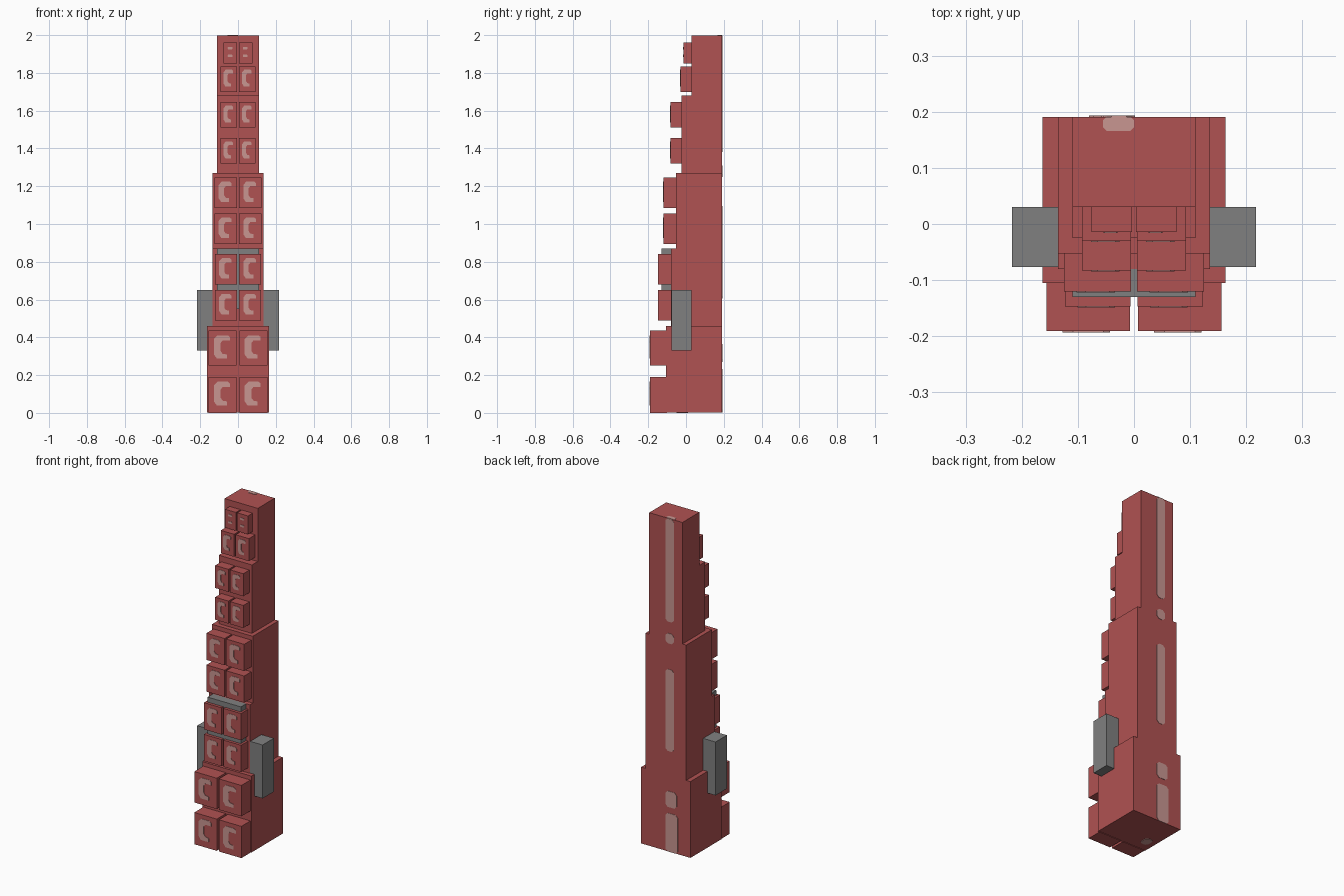
import bpy
import bmesh
from mathutils import Vector

cube = bpy.data.objects.get("Cube")
if cube:
    bpy.data.objects.remove(cube, do_unlink=True)


def material(name, rgb):
    m = bpy.data.materials.new(name)
    m.use_nodes = True
    m.diffuse_color = (*rgb, 1)
    m.node_tree.nodes["Principled BSDF"].inputs["Base Color"].default_value = (*rgb, 1)
    return m


RED = material("brick_red", (0.434, 0.084, 0.084))
GRAY = material("mid_gray", (0.216, 0.216, 0.216))
PINK = material("pale_pink", (0.58, 0.305, 0.285))


def finish(name, bm, mat):
    bmesh.ops.recalc_face_normals(bm, faces=bm.faces)
    mesh = bpy.data.meshes.new(name)
    bm.to_mesh(mesh)
    bm.free()
    mesh.materials.append(mat)
    obj = bpy.data.objects.new(name, mesh)
    bpy.context.collection.objects.link(obj)
    return obj


def box(name, xs, ys, zs, mat):
    """Box given by its limits on each axis."""
    bm = bmesh.new()
    bmesh.ops.create_cube(bm, size=1)
    for v in bm.verts:
        v.co = Vector([(a + b) / 2 + c * (b - a) for c, (a, b) in zip(v.co, (xs, ys, zs))])
    return finish(name, bm, mat)


def plate(name, points, place, depth):
    """Thin painted plate: 2D outline put in space by place, extruded by depth."""
    bm = bmesh.new()
    face = bm.faces.new([bm.verts.new(place(u, v)) for u, v in points])
    out = bmesh.ops.extrude_face_region(bm, geom=[face])["geom"]
    bmesh.ops.translate(bm, vec=depth, verts=[g for g in out if isinstance(g, bmesh.types.BMVert)])
    return finish(name, bm, PINK)


def chamfered(u0, u1, v0, v1, c):
    return [(u0 + c, v0), (u1 - c, v0), (u1, v0 + c), (u1, v1 - c),
            (u1 - c, v1), (u0 + c, v1), (u0, v1 - c), (u0, v0 + c)]


# Stepped tower body
BACK = 0.191
TIERS = [("base_tier", 0.163, -0.105, 0.003, 0.46),
         ("middle_lower_tier", 0.135, -0.08, 0.46, 0.87),
         ("middle_upper_tier", 0.135, -0.053, 0.87, 1.27),
         ("upper_tier", 0.11, -0.025, 1.27, 1.68),
         ("top_tier", 0.11, 0.03, 1.68, 1.998)]
for name, w, front, z0, z1 in TIERS:
    box(name, (-w, w), (front, BACK), (z0, z1), RED)

# Gray side blocks and front slab
for side, s in (("left", 1), ("right", -1)):
    box(side + "_side_block", sorted((s * 0.13, s * 0.217)), (-0.077, 0.03), (0.33, 0.65), GRAY)
box("front_slab", (-0.11, 0.11), (-0.13, -0.075), (0.55, 0.87), GRAY)

# Paired front blocks: inner x, outer x, front, back, bottom, top
ROWS = [(0.007, 0.156, -0.191, -0.105, 0, 0.19),
        (0.007, 0.156, -0.191, -0.105, 0.25, 0.435),
        (0.006, 0.123, -0.147, -0.08, 0.49, 0.65),
        (0.006, 0.123, -0.147, -0.08, 0.68, 0.84),
        (0.005, 0.125, -0.12, -0.053, 0.895, 1.055),
        (0.005, 0.125, -0.12, -0.053, 1.085, 1.245),
        (0.005, 0.093, -0.083, -0.025, 1.32, 1.455),
        (0.005, 0.093, -0.083, -0.025, 1.51, 1.645),
        (0.005, 0.093, -0.03, 0.03, 1.70, 1.835),
        (0.004, 0.076, -0.014, 0.03, 1.85, 1.96)]
# Hooked patch outline as fractions of a block front
HOOK = [(.3, .2), (.65, .2), (.65, .32), (.5, .34), (.43, .42), (.43, .65), (.5, .72),
        (.76, .72), (.76, .82), (.68, .87), (.32, .87), (.19, .76), (.19, .32)]
for i, (xi, xo, front, back, z0, z1) in enumerate(ROWS):
    for side, s in (("left", 1), ("right", -1)):
        x0, x1 = sorted((s * xi, s * xo))
        name = f"{side}_block_{i + 1}"
        box(name, (x0, x1), (front, back + 0.005), (z0, z1), RED)

        def on_front(u, v):
            return (x0 + u * (x1 - x0), front, z0 + v * (z1 - z0))

        if i < len(ROWS) - 1:
            shapes = [HOOK]
        else:
            shapes = [chamfered(.3, .65, v, v + .12, .03) for v in (.3, .68)]
        for shape in shapes:
            plate(name + "_patch", shape, on_front, (0, -0.002, 0))

# Broken stripe down the back
for left, z0, z1 in [(-0.055, 1.38, 1.998), (-0.055, 1.25, 1.31), (-0.055, 0.605, 1.095),
                     (-0.073, 0.27, 0.365), (-0.08, 0.003, 0.233)]:
    plate("back_stripe", chamfered(left, 0.002, z0, z1, 0.015),
          lambda u, v: (u, BACK, v), (0, 0.002, 0))

# Small patches on the roof and underside
plate("roof_patch", chamfered(-0.055, 0, 0.166, BACK, 0.006),
      lambda u, v: (u, v, 1.998), (0, 0, 0.002))
plate("underside_patch", chamfered(-0.13, -0.08, -0.05, 0.01, 0.012),
      lambda u, v: (u, v, 0.003), (0, 0, -0.003))
